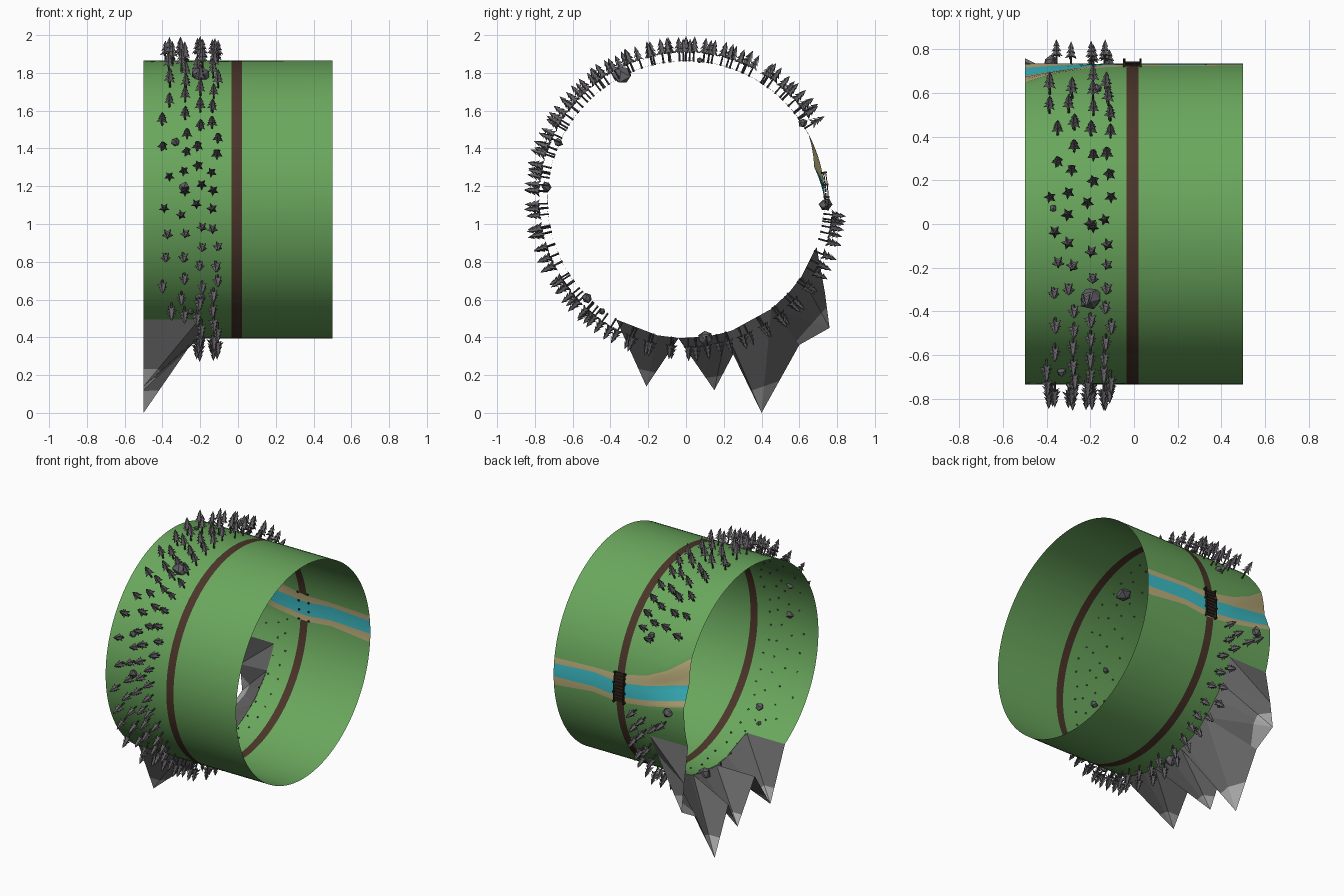
import bpy, bmesh, math, random
from mathutils import Vector, Matrix

if "Cube" in bpy.data.objects:
    bpy.data.objects.remove(bpy.data.objects["Cube"])

random.seed(4)
R, CZ = 0.735, 1.13          # ring radius and axis height


def mat(name, c):
    m = bpy.data.materials.new(name)
    m.diffuse_color = (*c, 1)
    m.use_nodes = True
    m.node_tree.nodes["Principled BSDF"].inputs["Base Color"].default_value = m.diffuse_color
    return m


GRASS = mat("grass green", (0.145, 0.39, 0.11))
PATH = mat("path brown", (0.07, 0.035, 0.022))
WATER = mat("water cyan", (0.045, 0.50, 0.56))
SAND = mat("sand tan", (0.50, 0.42, 0.20))
ROCK = mat("mountain grey", (0.14, 0.14, 0.14))
SNOW = mat("pale peak grey", (0.42, 0.42, 0.42))
LEAF = mat("tree grey", (0.13, 0.12, 0.13))
TRUNK = mat("trunk dark grey", (0.06, 0.055, 0.06))
WOOD = mat("bridge dark brown", (0.03, 0.018, 0.012))
STONE = mat("stone grey", (0.12, 0.115, 0.125))


def finish(bm, name, mats, smooth=False):
    me = bpy.data.meshes.new(name)
    bm.to_mesh(me)
    bm.free()
    for m in mats:
        me.materials.append(m)
    ob = bpy.data.objects.new(name, me)
    bpy.context.collection.objects.link(ob)
    for p in me.polygons:
        p.use_smooth = smooth
    return ob


def polar(x, deg, r=R):
    """Point on the ring; 0 degrees is the top, 90 is the back (+y)."""
    t = math.radians(deg)
    return Vector((x, r * math.sin(t), CZ + r * math.cos(t)))


def frame(x, deg, r=R):
    """Local frame whose z points out of the ring."""
    return Matrix.Translation(polar(x, deg, r)) @ Matrix.Rotation(-math.radians(deg), 4, 'X')


def lerp(a, b, f):
    return a + (b - a) * f


# ---- ring land: grass, path band and winding river in one shell
XS = [-0.5, -0.425, -0.35, -0.275, -0.21, -0.12, -0.035, 0.02, 0.1, 0.2, 0.35, 0.5]
KX = [-0.5, -0.35, -0.2, 0.0, 0.2, 0.5]
RIVER = [[62, 71, 76.5, 80, 80, 81], [76, 79, 82, 84, 82.5, 84],
         [84, 87, 89.5, 91.5, 90, 91], [87, 90, 92.5, 94.5, 93, 95.5]]
M0, M1 = 110, 210            # angular range of the mountains


def edge(k, x):
    for i in range(5):
        if x <= KX[i + 1]:
            return lerp(RIVER[k][i], RIVER[k][i + 1], (x - KX[i]) / (KX[i + 1] - KX[i]))


def row_list(x):
    """(angle, radius, kind of the strip that starts here)"""
    e = [edge(k, x) for k in range(4)]
    dip = max(0, (-0.15 - x) / 0.35)
    rows = []
    for a, b, n, kind, d0, d1 in ((e[0], e[1], 3, 'sand', 0, .035), (e[1], e[2], 3, 'water', .035, .015),
                                  (e[2], e[3], 2, 'sand', .015, 0), (e[3], M0, 8, 'grass', 0, 0),
                                  (M0, M1, 36, 'mountain', 0, 0), (M1, 360 + e[0], 72, 'grass', 0, 0)):
        for i in range(n):
            rows.append((lerp(a, b, i / n), R - dip * lerp(d0, d1, i / n), kind))
    return rows


bm = bmesh.new()
cols = []
for x in XS:
    rows = row_list(x)
    cols.append([bm.verts.new(polar(x, a, r)) for a, r, k in rows])
kinds = [k for a, r, k in rows]
for i in range(len(XS) - 1):
    for j, kind in enumerate(kinds):
        if kind == 'mountain' and XS[i + 1] < -0.2:
            continue
        q = (j + 1) % len(kinds)
        f = bm.faces.new((cols[i][j], cols[i + 1][j], cols[i + 1][q], cols[i][q]))
        f.material_index = {'sand': 3, 'water': 2}.get(kind, 1 if XS[i] == -0.035 else 0)
bmesh.ops.delete(bm, geom=[v for v in bm.verts if not v.link_faces], context='VERTS')
bmesh.ops.reverse_faces(bm, faces=bm.faces)
finish(bm, "ring_land", [GRASS, PATH, WATER, SAND], True)

# ---- mountains: outline on the open end, sloping to the ring surface
PEAKS = [([(-.37, .495), (-.21, .14), (-.04, .395)], 1, .93),
         ([(-.04, .395), (.15, .12), (.25, .31)], 1, .95),
         ([(.25, .31), (.40, 0.0), (.60, .36)], 1, 1.07),
         ([(.60, .36), (.76, .45), (.735, .64), (.69, .88)], 1, .935)]
for n, (pts, tip, snow) in enumerate(PEAKS):
    bm = bmesh.new()
    outer = [bm.verts.new((-0.5, y, z)) for y, z in pts]
    foot = [bm.verts.new(polar(-0.205, math.degrees(math.atan2(y, z - CZ)))) for y, z in pts]
    for i in range(len(pts) - 1):
        if i < tip:
            tris = ((outer[i], outer[i + 1], foot[i]), (outer[i + 1], foot[i + 1], foot[i]))
        else:
            tris = ((outer[i], outer[i + 1], foot[i + 1]), (outer[i], foot[i + 1], foot[i]))
        for t in tris:
            bm.faces.new(t)
    out = Vector((0, pts[tip][0], pts[tip][1] - CZ)).normalized()
    axis = Vector((0, 0, CZ))
    bmesh.ops.bisect_plane(bm, geom=bm.verts[:] + bm.edges[:] + bm.faces[:],
                           plane_co=axis + out * snow, plane_no=out)
    for f in bm.faces:
        f.material_index = int((f.calc_center_median() - axis).dot(out) > snow)
        f.normal_update()
        if f.normal.dot(Vector((1, 0, 0)) + out) < 0:
            f.normal_flip()
    finish(bm, f"mountain_{n + 1}", [ROCK, SNOW])


# ---- trees: thin trunk and three star-shaped tiers
def add_tree(bm, x, deg, s):
    m = frame(x, deg) @ Matrix.Rotation(random.choice((0.785, 0.6, 0.95)), 4, 'Z') @ Matrix.Scale(s, 4)
    ret = bmesh.ops.create_cone(bm, segments=5, radius1=.006, radius2=.004, depth=.08,
                                matrix=m @ Matrix.Translation((0, 0, .035)))
    for v in ret['verts']:
        for f in v.link_faces:
            f.material_index = 1
    for z0, z1, r in ((.042, .085, .033), (.066, .108, .026), (.09, .13, .018)):
        top = bm.verts.new(m @ Vector((0, 0, z1)))
        mid = bm.verts.new(m @ Vector((0, 0, z0 + .012)))
        star = []
        for k in range(10):
            a, rr = k * math.pi / 5, r * (1 if k % 2 == 0 else .5)
            star.append(bm.verts.new(m @ Vector((rr * math.cos(a), rr * math.sin(a),
                                                 z0 + (0 if k % 2 == 0 else .01)))))
        for k in range(10):
            a, b = star[k], star[(k + 1) % 10]
            bm.faces.new((a, b, top))
            bm.faces.new((b, a, mid))


bm = bmesh.new()
for x, step, start in ((-0.12, 7.5, 96), (-0.20, 8.5, 99), (-0.285, 8.5, 101), (-0.37, 11, 98)):
    a = start
    while a < 360 + 60:
        if x > -0.22 or not 101 < a < 214:
            add_tree(bm, x + random.uniform(-.02, .015) * (1 if x > -.3 else 1.6), a,
                     random.uniform(.88, 1.0))
        a += step * random.uniform(.85, 1.15)
add_tree(bm, -0.2, 0, 1.0)
finish(bm, "trees", [LEAF, TRUNK])

# ---- boulders: (x, angle, size)
for n, (x, a, s) in enumerate(((-.2, -27, .055), (-.33, -66, .024), (-.285, -85, .03), (-.38, 92, .033),
                               (-.37, 5.5, .018), (-.21, 172, .042), (-.2, -135, .03), (-.25, -143, .02),
                               (-.17, 57, .025))):
    bm = bmesh.new()
    bmesh.ops.create_icosphere(bm, subdivisions=1, radius=s)
    for v in bm.verts:
        v.co *= random.uniform(.8, 1.15)
    bm.transform(frame(x, a, R + .005))
    finish(bm, f"boulder_{n + 1}", [STONE])

# ---- bridge: planks, rails and posts where the path crosses the river
bm = bmesh.new()


def box(x, a, r, sx, sy, sz):
    bmesh.ops.create_cube(bm, size=1, matrix=frame(x, a, r) @ Matrix.Diagonal((sx, sy, sz, 1)))


for i in range(9):
    box(-.0075, 79.5 + i * 1.7, R + .006, .075, .018, .008)
for x in (-.045, .03):
    for a in (79, 84, 89, 94):
        box(x, a, R + .008, .01, .01, .032)
    for a in (81.5, 86.5, 91.5):
        box(x, a, R + .017, .005, .066, .005)
finish(bm, "bridge", [WOOD])
